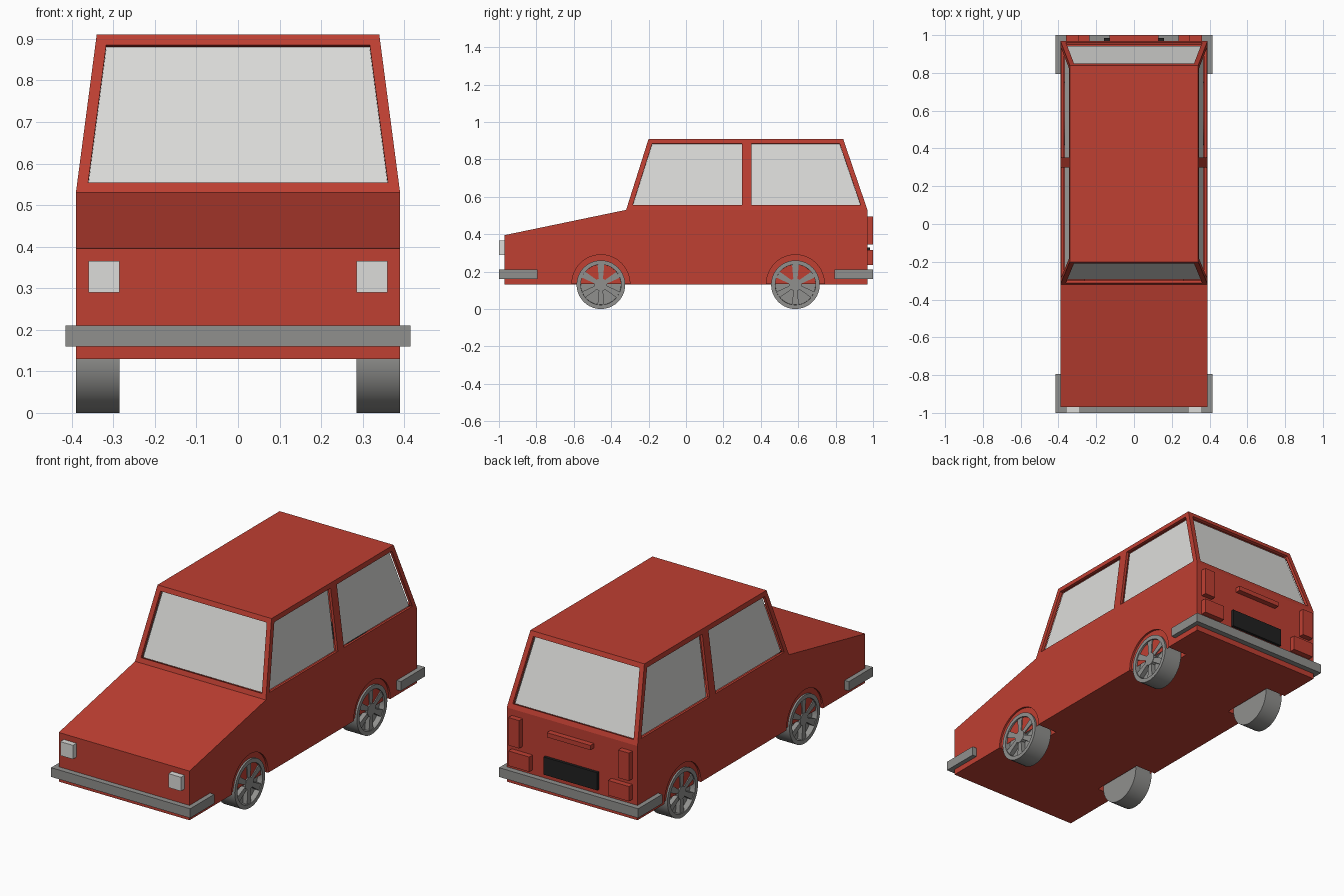
import bpy, bmesh, math
from mathutils import Vector, Matrix

if "Cube" in bpy.data.objects:
    bpy.data.objects.remove(bpy.data.objects["Cube"], do_unlink=True)


def material(name, rgb):
    m = bpy.data.materials.new(name)
    m.use_nodes = True
    m.diffuse_color = (*rgb, 1)
    bsdf = next(n for n in m.node_tree.nodes if n.type == 'BSDF_PRINCIPLED')
    bsdf.inputs["Base Color"].default_value = (*rgb, 1)
    bsdf.inputs["Roughness"].default_value = 0.6
    return m


RED = material("red_paint", (0.52, 0.05, 0.032))
GLASS = material("pale_glass", (0.72, 0.72, 0.70))
GREY = material("grey_trim", (0.28, 0.28, 0.27))
BLACK = material("black_plate", (0.015, 0.015, 0.015))


def finish(name, bm, *mats):
    bmesh.ops.recalc_face_normals(bm, faces=bm.faces)
    mesh = bpy.data.meshes.new(name)
    bm.to_mesh(mesh)
    bm.free()
    for m in mats:
        mesh.materials.append(m)
    ob = bpy.data.objects.new(name, mesh)
    bpy.context.collection.objects.link(ob)
    return ob


def add_box(bm, lo, hi):
    lo, hi = Vector(lo), Vector(hi)
    mat = Matrix.Translation((lo + hi) / 2) @ Matrix.Diagonal((*(hi - lo), 1))
    bmesh.ops.create_cube(bm, size=1, matrix=mat)


def box(name, mat, lo, hi):
    bm = bmesh.new()
    add_box(bm, lo, hi)
    return finish(name, bm, mat)


def add_disc(bm, centre, radius, width, segments):
    # cylinder lying along x
    mat = Matrix.Translation(centre) @ Matrix.Rotation(math.pi / 2, 4, 'Y')
    bmesh.ops.create_cone(bm, cap_ends=True, segments=segments, radius1=radius,
                          radius2=radius, depth=width, matrix=mat)


# Body outline: label -> half width, y, z
OUTLINE = {
    "A": (0.39, -0.97, 0.13), "B": (0.39, -0.97, 0.395), "C": (0.39, -0.32, 0.53),
    "M": (0.39, 0.325, 0.53), "D": (0.39, 0.97, 0.53), "E": (0.39, 0.97, 0.13),
    "F": (0.34, -0.20, 0.91), "G": (0.34, 0.325, 0.91), "H": (0.34, 0.84, 0.91),
}
AXLES = (-0.455, 0.585)

bm = bmesh.new()
verts = {(k, s): bm.verts.new((s * x, y, z))
         for k, (x, y, z) in OUTLINE.items() for s in (-1, 1)}
windows = []
for s in (-1, 1):
    bm.faces.new([verts[k, s] for k in "ABCMDE"])
    windows += [bm.faces.new([verts[k, s] for k in quad]) for quad in ("CMGF", "MDHG")]
for a, b in ("AB", "BC", "CF", "FG", "GH", "HD", "DE", "EA"):
    face = bm.faces.new([verts[a, -1], verts[b, -1], verts[b, 1], verts[a, 1]])
    if a + b in ("CF", "HD"):
        windows.append(face)
bmesh.ops.recalc_face_normals(bm, faces=bm.faces)

# Window openings and the panes set behind them
bmesh.ops.inset_individual(bm, faces=windows, thickness=0.026, use_even_offset=True)
panes = bmesh.new()
for f in windows:
    f.material_index = 1
    shift = f.normal * -0.02
    panes.faces.new([panes.verts.new(v.co + shift) for v in f.verts])
finish("window_panes", panes, GLASS)
body = finish("body_shell", bm, RED, GLASS)

# Wheel arches cut into the sides
bm = bmesh.new()
for s in (-1, 1):
    for y in AXLES:
        add_disc(bm, (s * 0.37, y, 0.135), 0.155, 0.20, 48)
cutter = finish("arch_cutter", bm, RED)
cutter.hide_render = True
cutter.hide_viewport = False
cut = body.modifiers.new("arches", 'BOOLEAN')
cut.operation = 'DIFFERENCE'
cut.solver = 'EXACT'
cut.object = cutter
bpy.context.view_layer.update()
shell = bpy.data.meshes.new_from_object(
    body.evaluated_get(bpy.context.evaluated_depsgraph_get()))
body.modifiers.clear()
body.data = shell
bpy.data.objects.remove(cutter, do_unlink=True)

# Open the windows and give the shell a thickness
bm = bmesh.new()
bm.from_mesh(shell)
bmesh.ops.delete(bm, geom=[f for f in bm.faces if f.material_index == 1], context='FACES')
bm.to_mesh(shell)
bm.free()
thick = body.modifiers.new("thickness", 'SOLIDIFY')
thick.thickness = 0.015
thick.offset = -1

# Wraparound bumpers
for name, d in (("front_bumper", -1), ("rear_bumper", 1)):
    bm = bmesh.new()
    for s in (-1, 1):
        ys = sorted((d * 0.795, d * 0.97))
        xs = sorted((s * 0.385, s * 0.415))
        add_box(bm, (xs[0], ys[0], 0.16), (xs[1], ys[1], 0.21))
    ys = sorted((d * 0.97, d * 1.0))
    add_box(bm, (-0.415, ys[0], 0.16), (0.415, ys[1], 0.21))
    finish(name, bm, GREY)

# Lamps on both sides
for side, s in (("left", 1), ("right", -1)):
    for name, mat, inner, outer, y0, y1, z0, z1 in (
            ("headlight", GLASS, 0.285, 0.36, -1.0, -0.96, 0.29, 0.365),
            ("tall_tail_lamp", RED, 0.295, 0.36, 0.96, 1.0, 0.345, 0.495),
            ("low_tail_lamp", RED, 0.235, 0.36, 0.96, 1.0, 0.235, 0.315)):
        x0, x1 = sorted((s * inner, s * outer))
        box(f"{side}_{name}", mat, (x0, y0, z0), (x1, y1, z1))

# Tailgate details
box("tailgate_handle", RED, (-0.13, 0.96, 0.45), (0.13, 1.0, 0.475))
box("rear_plate", BLACK, (-0.16, 0.96, 0.235), (0.16, 0.985, 0.33))


def wheel(name, s, y):
    radius, outer = 0.13, 0.39
    hub = Vector((s * 0.3375, y, radius))
    bm = bmesh.new()
    add_disc(bm, hub, radius, 0.105, 40)
    # dished outer face
    bm.normal_update()
    cap = [f for f in bm.faces if f.normal.x * s > 0.9]
    bmesh.ops.inset_region(bm, faces=cap, thickness=0.022)
    bmesh.ops.inset_region(bm, faces=cap, thickness=0.001, depth=-0.03)
    # hub and flared spokes
    add_disc(bm, (s * (outer - 0.02), y, radius), 0.034, 0.034, 20)
    for i in range(6):
        turn = Matrix.Rotation(i * math.pi / 3, 4, 'X')
        made = bmesh.ops.create_cube(bm, size=1)["verts"]
        for v in made:
            flare = 0.018 if v.co.z > 0 else 0.010
            p = Vector((v.co.x * 0.026, math.copysign(flare, v.co.y),
                        0.107 if v.co.z > 0 else 0.02))
            v.co = turn @ p + Vector((s * (outer - 0.018), y, radius))
    ob = finish(name, bm, GREY)
    bpy.ops.object.select_all(action='DESELECT')
    ob.select_set(True)
    bpy.context.view_layer.objects.active = ob
    bpy.ops.object.shade_smooth_by_angle(angle=math.radians(30))


for side, s in (("left", 1), ("right", -1)):
    for end, y in zip(("front", "rear"), AXLES):
        wheel(f"{end}_{side}_wheel", s, y)
